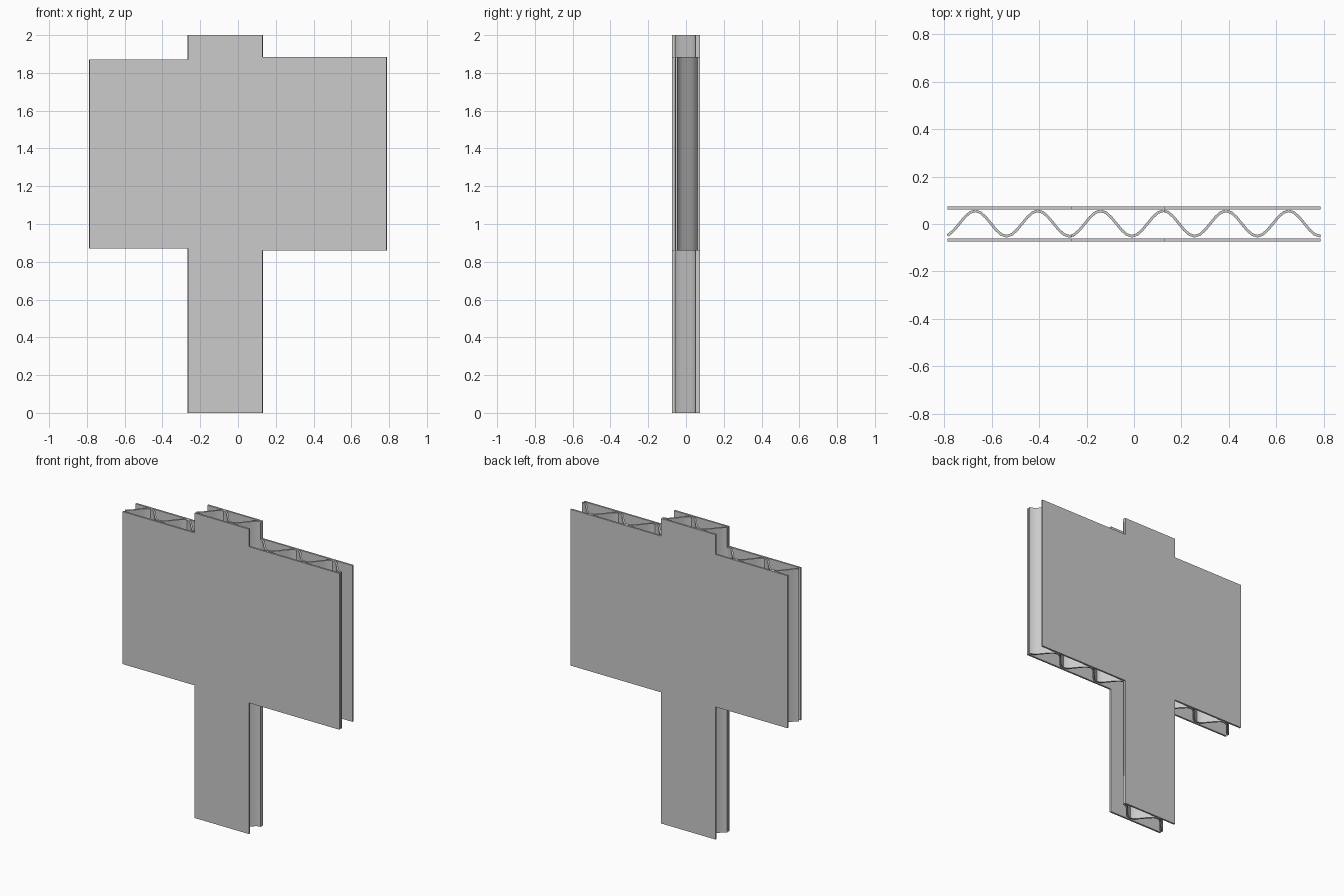
import bpy, bmesh, math

if "Cube" in bpy.data.objects:
    bpy.data.objects.remove(bpy.data.objects["Cube"])

LEFT, STEM_L, STEM_R, RIGHT = -0.787, -0.265, 0.131, 0.787
Y_OUT, SHEET, WAVE_T = 0.0735, 0.012, 0.011
PERIOD, PEAK, SEGS = 0.2645, -0.67, 12
# columns of the sign outline: x start, x end, z bottom, z top
COLUMNS = [(LEFT, STEM_L, 0.87, 1.87), (STEM_L, STEM_R, 0.0, 2.0), (STEM_R, RIGHT, 0.86, 1.885)]


def panel(name, xs, y_of, thickness):
    """Vertical sheet that follows y_of(x), cut to the sign outline and given thickness."""
    levels = sorted({z for c in COLUMNS for z in c[2:]})
    bm = bmesh.new()
    verts = {}

    def vert(x, z):
        if (x, z) not in verts:
            verts[x, z] = bm.verts.new((x, y_of(x), z))
        return verts[x, z]

    for x0, x1 in zip(xs, xs[1:]):
        mid = (x0 + x1) / 2
        lo, hi = next(c[2:] for c in COLUMNS if c[0] < mid < c[1])
        for z0, z1 in zip(levels, levels[1:]):
            if lo <= z0 and z1 <= hi:
                bm.faces.new([vert(x0, z0), vert(x1, z0), vert(x1, z1), vert(x0, z1)])
    mesh = bpy.data.meshes.new(name)
    bm.to_mesh(mesh)
    bm.free()
    obj = bpy.data.objects.new(name, mesh)
    bpy.context.collection.objects.link(obj)
    mod = obj.modifiers.new("thickness", 'SOLIDIFY')
    mod.thickness = thickness
    mod.offset = 0
    mod.use_even_offset = True
    return obj


# flat cardboard liners
edges = [LEFT, STEM_L, STEM_R, RIGHT]
y_mid = Y_OUT - SHEET / 2
panel("front_sheet", edges, lambda x: -y_mid, SHEET)
panel("back_sheet", edges, lambda x: y_mid, SHEET)

# corrugated core, touching both liners
step = PERIOD / SEGS
samples = [PEAK + i * step for i in range(-SEGS, 7 * SEGS)]
xs = sorted(edges + [x for x in samples
                     if LEFT < x < RIGHT and all(abs(x - e) > step * 0.3 for e in edges)])
amp = 0.0535
core = panel("corrugated_core", xs,
             lambda x: 0.002 + amp * math.cos(2 * math.pi * (x - PEAK) / PERIOD), WAVE_T)

# smooth the wave, keep cut edges sharp
bpy.context.view_layer.objects.active = core
core.select_set(True)
bpy.ops.object.modifier_apply(modifier="thickness")
bpy.ops.object.shade_smooth_by_angle(angle=math.radians(35))
